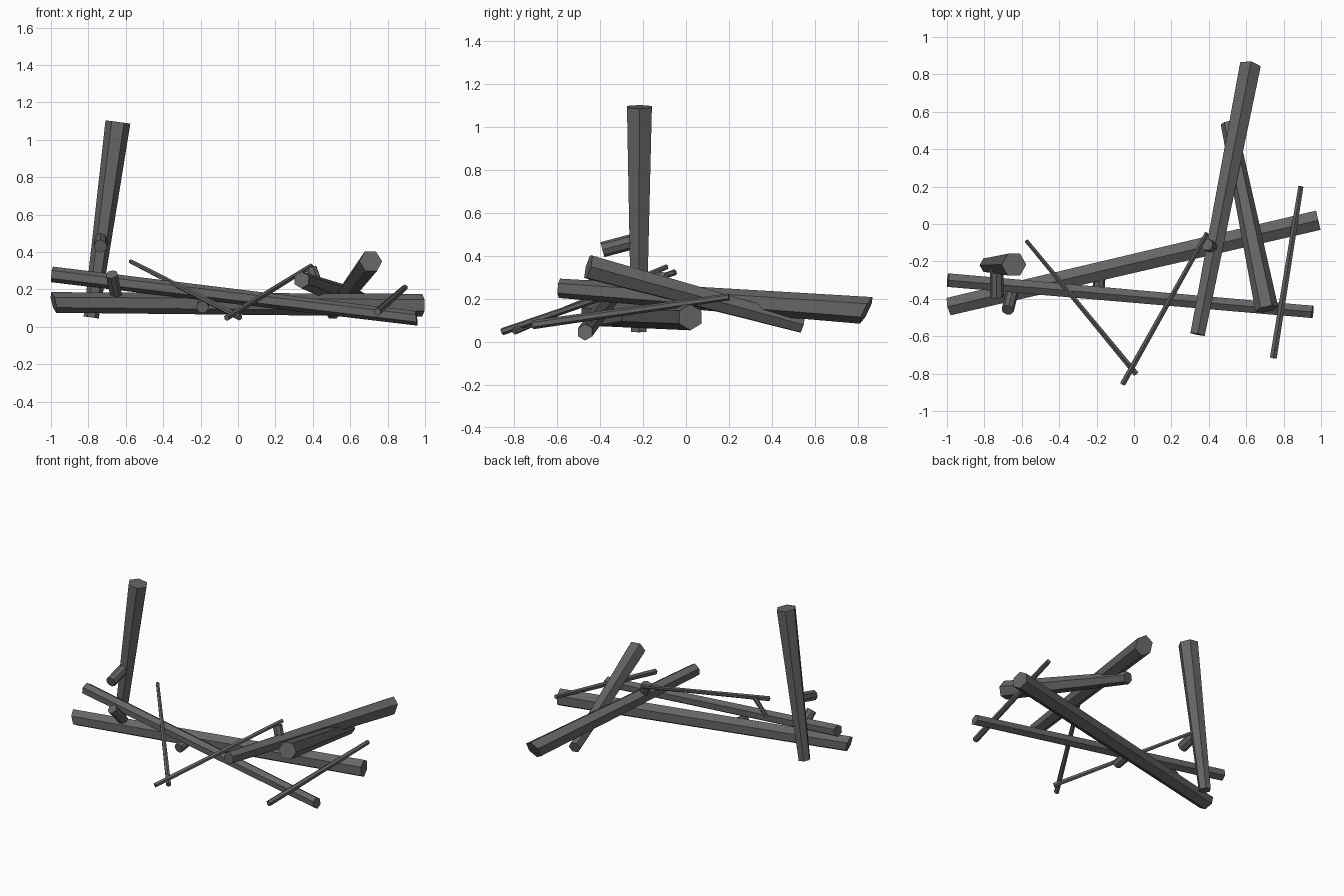
import bpy, bmesh, math
from mathutils import Vector

cube = bpy.data.objects.get("Cube")
if cube:
    bpy.data.objects.remove(cube, do_unlink=True)

# Single charred wood colour
wood = bpy.data.materials.new("charred_wood")
wood.use_nodes = True
colour = (0.13, 0.13, 0.13, 1)
wood.diffuse_color = colour
bsdf = next(n for n in wood.node_tree.nodes if n.type == "BSDF_PRINCIPLED")
bsdf.inputs["Base Color"].default_value = colour
bsdf.inputs["Roughness"].default_value = 0.9

Z = Vector((0, 0, 1))
X = Vector((1, 0, 0))
NONE = Vector((0, 0, 0))


def log(name, start, end, r0, r1, sides=6, ref=Z, roll=0, slant0=NONE, slant1=NONE):
    """Tapered faceted log from start to end; a slant skews the saw cut of that end."""
    a, b = Vector(start), Vector(end)
    axis = (b - a).normalized()
    u = (ref - axis * ref.dot(axis)).normalized()
    v = axis.cross(u)
    bm = bmesh.new()
    rings = []
    for centre, r, slant in ((a, r0, slant0), (b, r1, slant1)):
        ring = []
        for i in range(sides):
            t = math.radians(roll) + math.tau * i / sides
            off = (u * math.cos(t) + v * math.sin(t)) * r
            ring.append(bm.verts.new(centre + off + axis * off.dot(slant)))
        rings.append(ring)
    low, high = rings
    for i in range(sides):
        j = (i + 1) % sides
        bm.faces.new((low[i], low[j], high[j], high[i]))
    bm.faces.new(low[::-1])
    bm.faces.new(high)
    mesh = bpy.data.meshes.new(name)
    bm.to_mesh(mesh)
    bm.free()
    mesh.materials.append(wood)
    obj = bpy.data.objects.new(name, mesh)
    bpy.context.collection.objects.link(obj)
    return obj


# Large logs
log("long_beam", (-0.985, -0.44, 0.13), (0.985, 0.02, 0.115), 0.055, 0.061, slant0=Z * -0.25)
log("crossing_beam", (-0.995, -0.30, 0.28), (0.955, -0.47, 0.045), 0.042, 0.038, slant1=Z * -0.25)
log("side_log", (0.34, -0.59, 0.25), (0.62, 0.84, 0.147), 0.045, 0.064, slant1=Z * 0.4)
log("leaning_log", (0.505, 0.54, 0.08), (0.71, -0.455, 0.35), 0.042, 0.062, roll=30)
log("upright_post", (-0.785, -0.22, 0.05), (-0.642, -0.217, 1.095), 0.041, 0.067, ref=X)

# Sawn-off branch stubs
stubs = {
    "post_stub": ((-0.735, -0.22, 0.475), (-0.735, -0.39, 0.43), 0.036),
    "left_beam_stub": ((-0.65, -0.36, 0.16), (-0.675, -0.46, 0.28), 0.033),
    "middle_beam_stub": ((-0.185, -0.25, 0.13), (-0.19, -0.40, 0.105), 0.033),
    "side_log_stub": ((0.43, -0.13, 0.20), (0.39, -0.11, 0.315), 0.033),
}
for name, (base, tip, radius) in stubs.items():
    log(name, base, tip, radius, radius, sides=8)

# Thin twigs
log("left_twig", (-0.575, -0.09, 0.35), (0.01, -0.80, 0.05), 0.012, 0.017)
log("middle_twig", (0.39, -0.05, 0.325), (-0.06, -0.855, 0.048), 0.014, 0.017)
log("right_twig", (0.892, 0.20, 0.21), (0.745, -0.715, 0.08), 0.016, 0.021)
